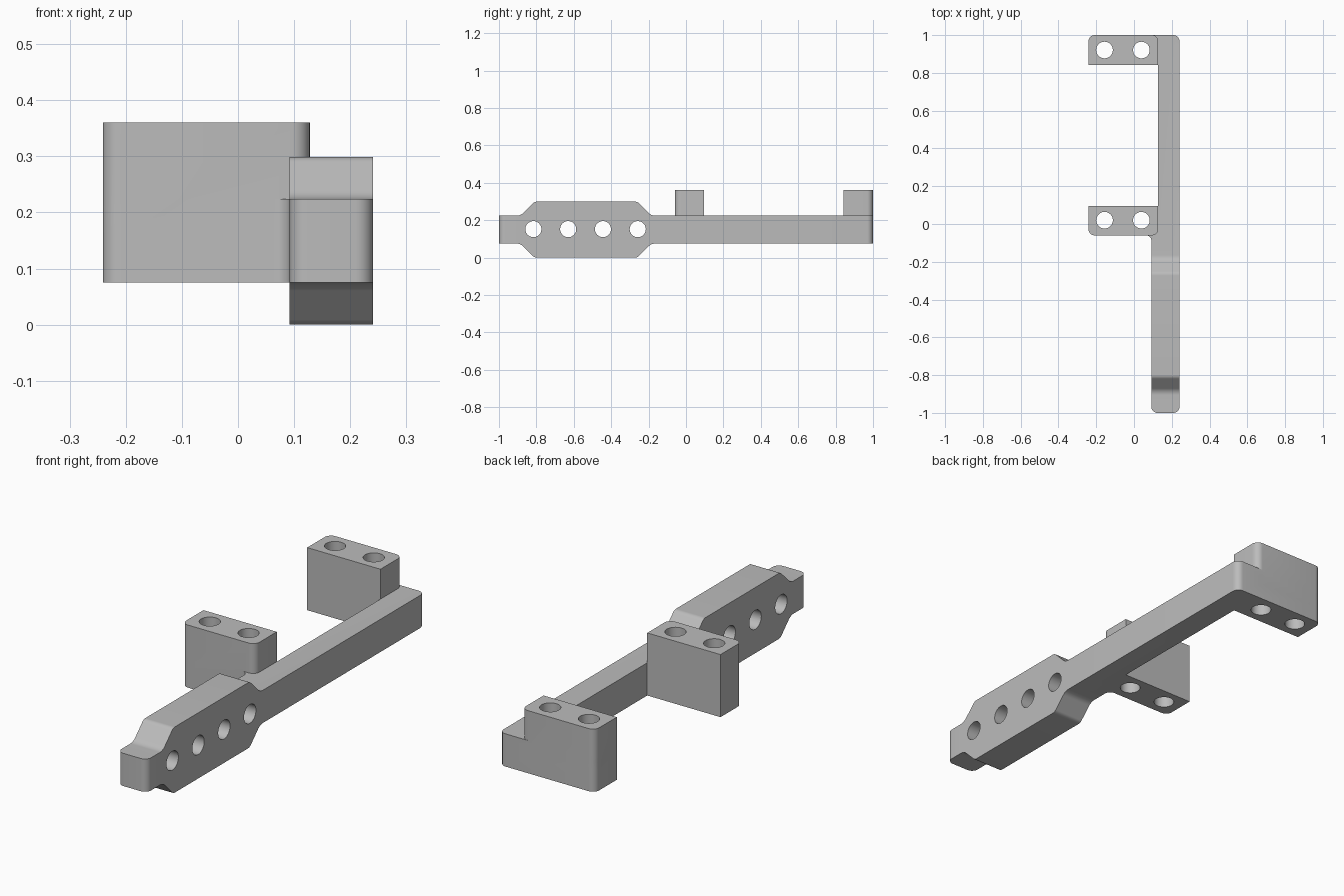
import bpy, bmesh, math
from mathutils import Vector

cube = bpy.data.objects.get("Cube")
if cube:
    bpy.data.objects.remove(cube, do_unlink=True)

grey = bpy.data.materials.new("plain grey")
grey.use_nodes = True
colour = (0.5, 0.5, 0.5, 1)
grey.diffuse_color = colour
grey.node_tree.nodes["Principled BSDF"].inputs["Base Color"].default_value = colour


def rounded(corners, steps=8):
    """Turn (x, y, radius) corners into an outline with arcs."""
    out = []
    for i, (x, y, r) in enumerate(corners):
        p = Vector((x, y))
        if r == 0:
            out.append(p)
            continue
        a = (Vector(corners[i - 1][:2]) - p).normalized()
        b = (Vector(corners[(i + 1) % len(corners)][:2]) - p).normalized()
        half = a.angle(b) / 2
        centre = p + (a + b).normalized() * r / math.sin(half)
        start = p + a * r / math.tan(half) - centre
        end = p + b * r / math.tan(half) - centre
        sweep = start.angle(end)
        for k in range(steps + 1):
            t = k / steps
            out.append(centre + (start * math.sin((1 - t) * sweep)
                                 + end * math.sin(t * sweep)) / math.sin(sweep))
    return out


def prism(name, outline, low, high, along_x=False):
    """Extrude an outline along z, or along x when it is given in (y, z)."""
    bm = bmesh.new()
    place = (lambda p: (low, p.x, p.y)) if along_x else (lambda p: (p.x, p.y, low))
    face = bm.faces.new([bm.verts.new(place(p)) for p in outline])
    grown = bmesh.ops.extrude_face_region(bm, geom=[face])["geom"]
    step = Vector((high - low, 0, 0) if along_x else (0, 0, high - low))
    bmesh.ops.translate(bm, vec=step,
                        verts=[g for g in grown if isinstance(g, bmesh.types.BMVert)])
    bmesh.ops.recalc_face_normals(bm, faces=bm.faces)
    mesh = bpy.data.meshes.new(name)
    bm.to_mesh(mesh)
    bm.free()
    mesh.materials.append(grey)
    ob = bpy.data.objects.new(name, mesh)
    bpy.context.collection.objects.link(ob)
    return ob


def combine(target, tool, operation):
    mod = target.modifiers.new("combine", "BOOLEAN")
    mod.object, mod.operation, mod.solver = tool, operation, "EXACT"
    bpy.context.view_layer.objects.active = target
    bpy.ops.object.modifier_apply(modifier=mod.name)
    bpy.data.objects.remove(tool, do_unlink=True)


def circle(x, y, r, sides=40):
    return [Vector((x + r * math.cos(math.tau * k / sides),
                    y + r * math.sin(math.tau * k / sides))) for k in range(sides)]


LEFT, INNER, STEP, RIGHT = -0.241, 0.128, 0.092, 0.241
BASE, DECK, TOP = 0.075, 0.224, 0.36
FRONT_Y, FRONT_END = -0.06, 0.096
REAR_Y = 0.842
R = 0.032

# Bar and lower halves of the lugs, drawn from above
plan = rounded([
    (STEP, -1, R), (RIGHT, -1, R), (RIGHT, 1, R), (LEFT, 1, R),
    (LEFT, REAR_Y, 0), (INNER, REAR_Y, 0), (INNER, FRONT_END, 0),
    (LEFT, FRONT_END, 0), (LEFT, FRONT_Y, R), (STEP, FRONT_Y, 0.028)])
bracket = prism("mounting_bracket", plan, -0.1, 0.4)

# Side profile with the deep plate, mirrored about its mid height
upper = [(-1, DECK, 0), (-0.885, DECK, 0.05), (-0.81, 0.299, 0.03),
         (-0.26, 0.299, 0.03), (-0.185, DECK, 0.05), (1.1, DECK, 0)]
upper[0] = (-1.1, DECK, 0)
lower = [(y, BASE + DECK - z, r) for y, z, r in reversed(upper)]
combine(bracket, prism("side_profile", rounded(upper + lower), -0.5, 0.5, True),
        "INTERSECT")

# Raised lugs
rear = [(LEFT, REAR_Y, 0), (INNER, REAR_Y, 0), (INNER, 1, R), (LEFT, 1, R)]
front = [(LEFT, FRONT_Y, R), (INNER, FRONT_Y, R),
         (INNER, FRONT_END, 0), (LEFT, FRONT_END, 0)]
for name, outline in (("rear_lug", rear), ("front_lug", front)):
    combine(bracket, prism(name, rounded(outline), 0.15, TOP), "UNION")

# Vertical bolt holes through the lugs
for y in (0.921, 0.02):
    for x in (-0.156, 0.039):
        combine(bracket, prism("lug_hole", circle(x, y, 0.044), -0.1, 0.5), "DIFFERENCE")

# Cross holes through the plate
for k in range(4):
    hole = circle(-0.816 + 0.186 * k, 0.152, 0.043)
    combine(bracket, prism("plate_hole", hole, -0.5, 0.5, True), "DIFFERENCE")

bpy.ops.object.select_all(action="DESELECT")
bracket.select_set(True)
bpy.context.view_layer.objects.active = bracket
bpy.ops.object.shade_smooth_by_angle(angle=math.radians(30))
